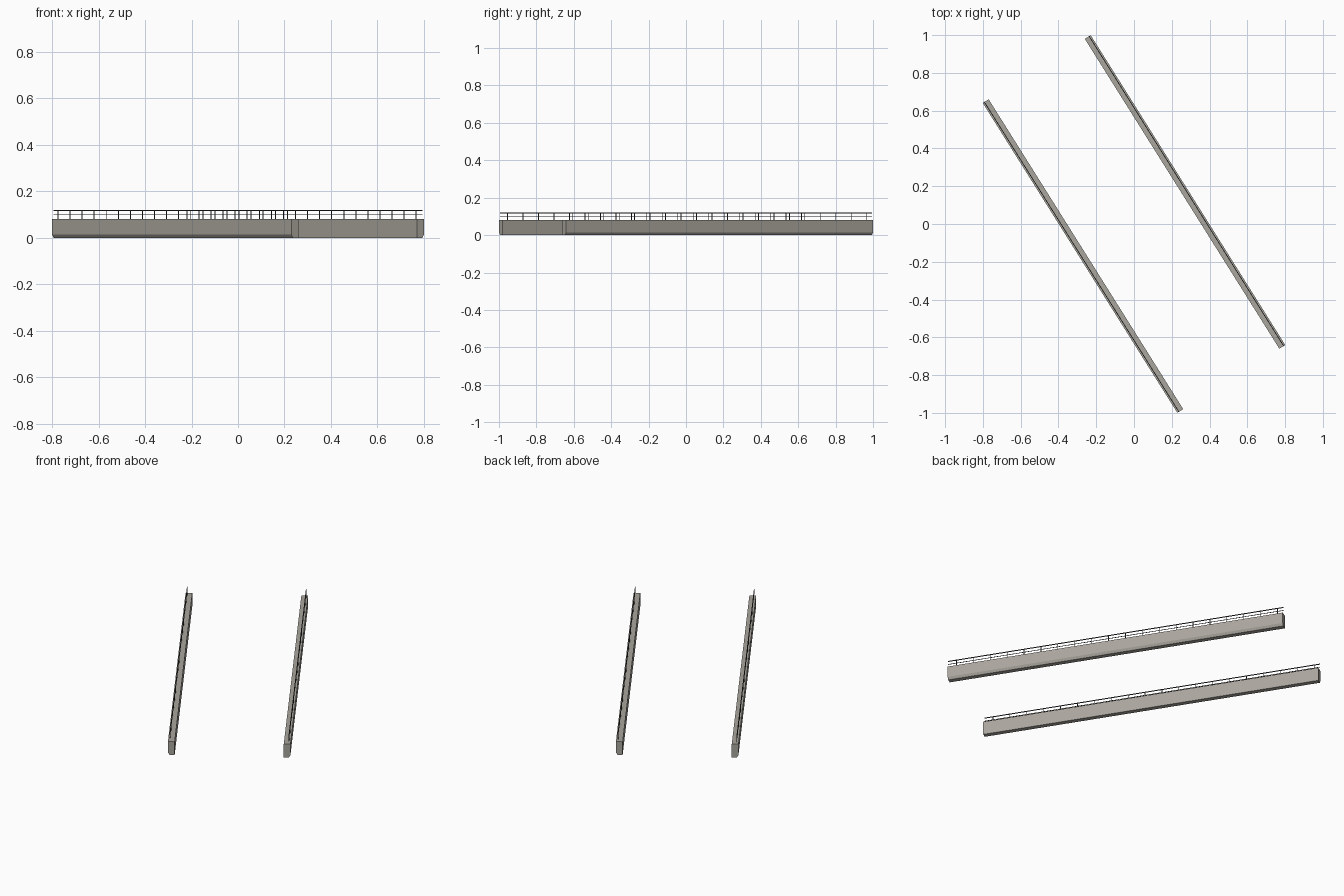
import bpy, bmesh, math
from mathutils import Matrix, Vector

if "Cube" in bpy.data.objects:
    bpy.data.objects.remove(bpy.data.objects["Cube"])

L = 1.937          # wall length
W = 0.037          # wall width
H = 0.08           # wall height
OFFSET = 0.319     # wall centre from the middle line
ANGLE = math.atan2(-1.64, 1.03)   # direction of the walls in plan
ROT = Matrix.Rotation(ANGLE, 4, 'Z')


def material(name, col):
    m = bpy.data.materials.new(name)
    m.diffuse_color = (*col, 1)
    m.use_nodes = True
    m.node_tree.nodes["Principled BSDF"].inputs["Base Color"].default_value = m.diffuse_color
    return m


concrete = material("concrete", (0.40, 0.38, 0.34))
metal = material("dark_metal", (0.06, 0.06, 0.06))


def finish(bm, name, mat):
    bmesh.ops.recalc_face_normals(bm, faces=bm.faces)
    me = bpy.data.meshes.new(name)
    bm.to_mesh(me)
    bm.free()
    me.materials.append(mat)
    ob = bpy.data.objects.new(name, me)
    ob.matrix_world = ROT
    bpy.context.collection.objects.link(ob)
    return ob


def box(bm, centre, size):
    mat = Matrix.Translation(centre) @ Matrix.Diagonal((*size, 1))
    bmesh.ops.create_cube(bm, size=1, matrix=mat)


# local x runs along the wall, local y points across; s is the outer side
for side, s in (("right", 1), ("left", -1)):
    # wall: extruded profile with an undercut lower outer edge
    h = W / 2
    profile = [(-h, 0), (h - 0.009, 0), (h, 0.014), (h, H), (-h, H)]
    bm = bmesh.new()
    face = bm.faces.new([bm.verts.new((-L / 2, s * (OFFSET + y), z)) for y, z in profile])
    ext = bmesh.ops.extrude_face_region(bm, geom=[face])
    bmesh.ops.translate(bm, vec=Vector((L, 0, 0)),
                        verts=[v for v in ext["geom"] if isinstance(v, bmesh.types.BMVert)])
    finish(bm, side + "_parapet_wall", concrete)

    # handrail and middle rail
    ry = s * (OFFSET + 0.0085)
    bm = bmesh.new()
    box(bm, (0, ry, 0.118), (L, 0.004, 0.004))
    box(bm, (0, ry, 0.099), (L, 0.0025, 0.0025))
    finish(bm, side + "_rails", metal)

    # evenly spaced posts
    bm = bmesh.new()
    for i in range(20):
        x = -L / 2 + 0.033 + i * 0.0977
        box(bm, (x, ry, (H + 0.117) / 2), (0.003, 0.003, 0.117 - H))
    finish(bm, side + "_railing_posts", metal)
